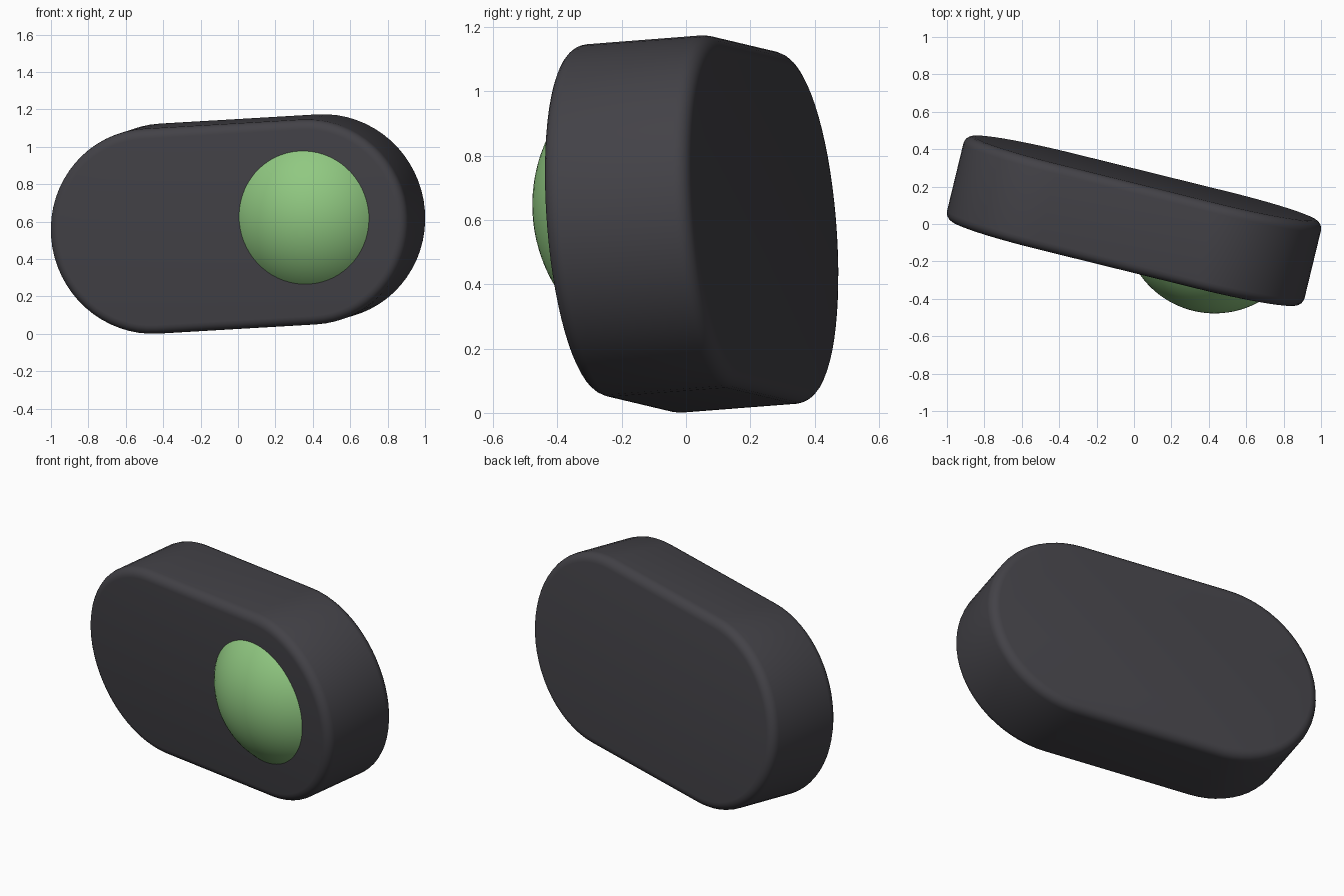
import bpy, bmesh, math
from mathutils import Matrix, Vector

cube = bpy.data.objects.get("Cube")
if cube:
    bpy.data.objects.remove(cube, do_unlink=True)

RADIUS, STRAIGHT, DEPTH, BEVEL = 0.55, 0.87, 0.469, 0.05
DOME_R, DOME_SINK = 0.49, 0.335

# Tilted frame: local x runs along the body, y to the back, z up
back = Vector((0.235, 0.969, 0.075)).normalized()
along = Vector((0.97, -0.238, 0.057))
along = (along - back * along.dot(back)).normalized()
up = along.cross(back)
frame = Matrix((along, back, up)).transposed().to_4x4()
frame.translation = (0, 0.0175, 0.5875)


def material(name, colour):
    mat = bpy.data.materials.new(name)
    mat.use_nodes = True
    mat.diffuse_color = (*colour, 1)
    mat.node_tree.nodes["Principled BSDF"].inputs["Base Color"].default_value = (*colour, 1)
    return mat


def add_part(name, bm, mat):
    bmesh.ops.recalc_face_normals(bm, faces=bm.faces)
    mesh = bpy.data.meshes.new(name)
    bm.to_mesh(mesh)
    bm.free()
    mesh.materials.append(mat)
    obj = bpy.data.objects.new(name, mesh)
    bpy.context.collection.objects.link(obj)
    obj.matrix_world = frame
    return obj


def smooth(obj, degrees):
    bpy.ops.object.select_all(action="DESELECT")
    obj.select_set(True)
    bpy.context.view_layer.objects.active = obj
    bpy.ops.object.shade_smooth_by_angle(angle=math.radians(degrees))


charcoal = material("charcoal", (0.056, 0.054, 0.063))
green = material("soft_green", (0.28, 0.58, 0.22))

# Body: a stadium outline extruded front to back, with rounded rims
bm = bmesh.new()
outline = []
steps = 32
for side in (1, -1):
    for i in range(steps + 1):
        a = math.pi * (i / steps - 0.5)
        outline.append(bm.verts.new((side * (STRAIGHT / 2 + RADIUS * math.cos(a)),
                                     -DEPTH / 2, side * RADIUS * math.sin(a))))
face = bm.faces.new(outline)
extruded = bmesh.ops.extrude_face_region(bm, geom=[face])["geom"]
bmesh.ops.translate(bm, vec=(0, DEPTH, 0),
                    verts=[v for v in extruded if isinstance(v, bmesh.types.BMVert)])
rims = [e for e in bm.edges if abs(e.verts[0].co.y - e.verts[1].co.y) < 0.001]
bmesh.ops.bevel(bm, geom=rims, offset=BEVEL, segments=5, profile=0.5, affect="EDGES")
body = add_part("rounded_body", bm, charcoal)
smooth(body, 30)

# Dome: a sphere cap standing out of the front face
bm = bmesh.new()
bmesh.ops.create_uvsphere(bm, u_segments=64, v_segments=48, radius=DOME_R)
bmesh.ops.rotate(bm, verts=bm.verts, matrix=Matrix.Rotation(math.pi / 2, 3, "X"))
bmesh.ops.translate(bm, verts=bm.verts, vec=(0.423, DOME_SINK - DEPTH / 2, 0.028))
bmesh.ops.bisect_plane(bm, geom=bm.verts[:] + bm.edges[:] + bm.faces[:],
                       plane_co=(0, 0.01 - DEPTH / 2, 0), plane_no=(0, 1, 0), clear_outer=True)
dome = add_part("front_dome", bm, green)
smooth(dome, 40)
